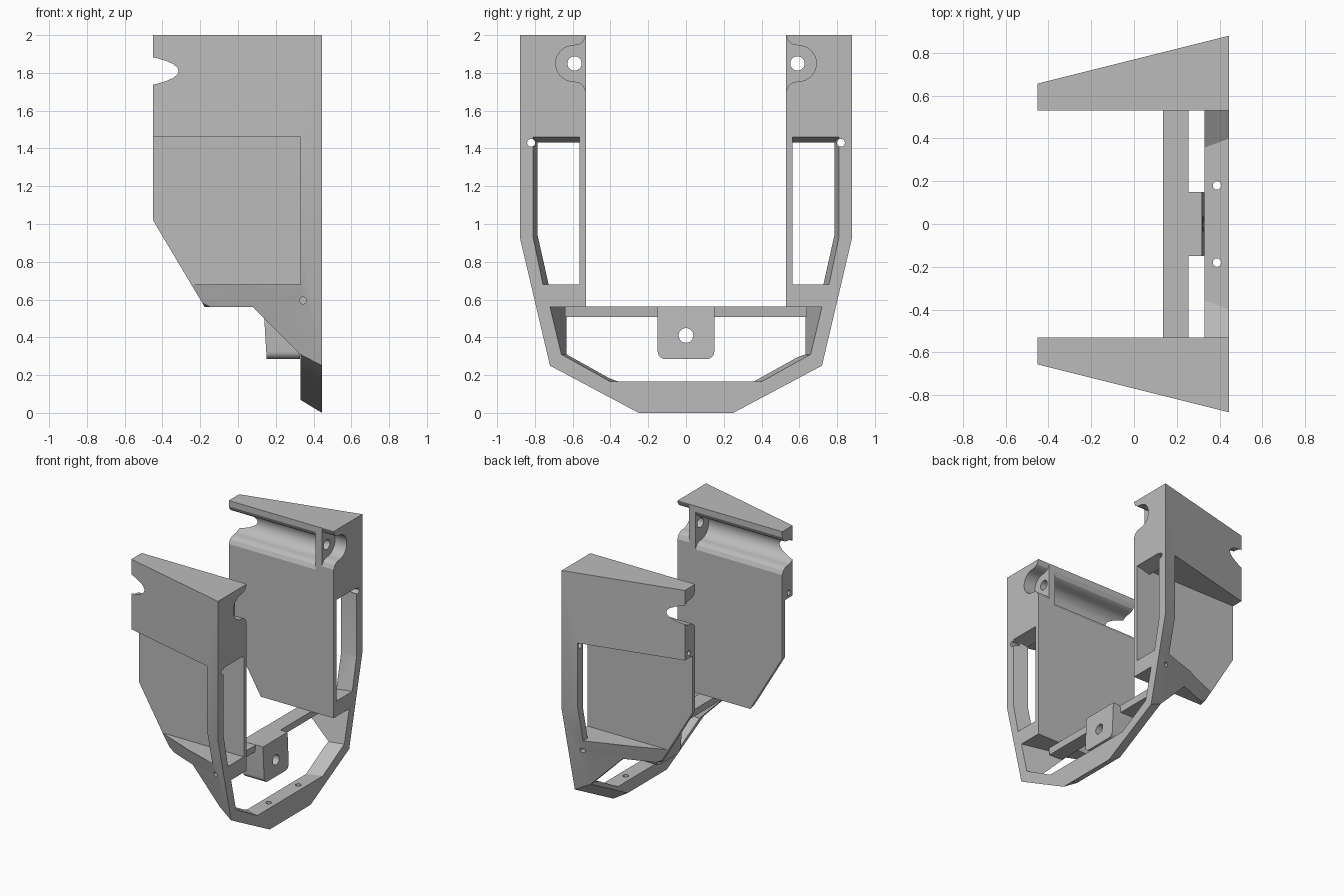
import bpy, bmesh, math
from mathutils import Vector

cube = bpy.data.objects.get("Cube")
if cube:
    bpy.data.objects.remove(cube)

grey = bpy.data.materials.new("light grey plastic")
grey.use_nodes = True
colour = (0.5, 0.5, 0.5, 1)
grey.diffuse_color = colour
grey.node_tree.nodes["Principled BSDF"].inputs["Base Color"].default_value = colour


def loft(name, a, b):
    """Solid between two matching 3D outlines."""
    bm = bmesh.new()
    va = [bm.verts.new(p) for p in a]
    vb = [bm.verts.new(p) for p in b]
    bm.faces.new(va)
    bm.faces.new(vb)
    n = len(va)
    for i in range(n):
        j = (i + 1) % n
        bm.faces.new((va[i], va[j], vb[j], vb[i]))
    bmesh.ops.recalc_face_normals(bm, faces=bm.faces)
    mesh = bpy.data.meshes.new(name)
    bm.to_mesh(mesh)
    bm.free()
    mesh.materials.append(grey)
    ob = bpy.data.objects.new(name, mesh)
    bpy.context.collection.objects.link(ob)
    return ob


def along_x(name, a, xa, b, xb, s=1):
    return loft(name, [(xa, s * y, z) for y, z in a], [(xb, s * y, z) for y, z in b])


def along_y(name, pts, y0, y1):
    return loft(name, [(x, y0, z) for x, z in pts], [(x, y1, z) for x, z in pts])


def rect(u0, u1, v0, v1):
    return [(u0, v0), (u1, v0), (u1, v1), (u0, v1)]


def rod(name, start, end, r):
    p, q = Vector(start), Vector(end)
    rot = (q - p).to_track_quat('Z', 'Y')
    ring = [rot @ Vector((r * math.cos(t), r * math.sin(t), 0))
            for t in (math.tau * i / 24 for i in range(24))]
    return loft(name, [p + v for v in ring], [q + v for v in ring])


def carve(ob, cutter, op='DIFFERENCE'):
    mod = ob.modifiers.new("carve", 'BOOLEAN')
    mod.operation, mod.solver, mod.object = op, 'EXACT', cutter
    bpy.context.view_layer.update()
    mesh = bpy.data.meshes.new_from_object(
        ob.evaluated_get(bpy.context.evaluated_depsgraph_get()))
    ob.modifiers.clear()
    ob.data = mesh
    bpy.data.objects.remove(cutter)


def both(half):
    return half + [(-y, z) for y, z in reversed(half)]


def groove(cy, cz):
    """Round channel with flared lips, open towards the middle."""
    lip = [(-0.1, 0.145), (-0.065, 0.145), (-0.05, 0.115), (-0.028, 0.1)]
    arc = [(0.095 * math.cos(t), 0.095 * math.sin(t))
           for t in (math.pi * (0.5 - i / 16) for i in range(17))]
    pts = lip + arc + [(y, -z) for y, z in reversed(lip)]
    return [(cy + y, cz + z) for y, z in pts]


# Tapered outer shell, trimmed to the side profile
front = both([(0.88, 2), (0.88, 0.93), (0.72, 0.25), (0.25, 0)])
back = both([(0.656, 2), (0.656, 1.24), (0.496, 0.72), (0.16, 0.54)])
frame = along_x("frame", front, 0.445, back, -0.45)
side = [(-0.5, 2.1), (0.5, 2.1), (0.5, -0.1), (0.33, -0.1), (0.33, 0.31),
        (0.08, 0.56), (-0.176, 0.56), (-0.45, 1.02), (-0.5, 1.104)]
carve(frame, along_y("side_trim", side, -1, 1), 'INTERSECT')

# Space between the pods and the opening of the lower ring
carve(frame, along_x("gap", rect(-0.53, 0.53, 0.5, 2.2), 0.6, rect(-0.53, 0.53, 0.5, 2.2), -0.6))
ring_front = both([(0.72, 0.56), (0.66, 0.31), (0.40, 0.165)])
ring_back = both([(0.496, 0.56), (0.436, 0.31), (0.05, 0.165)])
carve(frame, along_x("ring_opening", ring_front, 0.446, ring_back, -0.5))

for s in (1, -1):
    # Outer recess leaving a thin inner panel, and the front window
    pocket = rect(0.565, 1.0, 0.68, 1.46)
    carve(frame, along_x("recess", pocket, 0.33, pocket, -0.6, s))
    win_front = [(0.565, 0.68), (0.565, 1.46), (0.81, 1.46), (0.81, 0.93), (0.758, 0.68)]
    win_back = [(0.565, 0.68), (0.565, 1.43), (0.785, 1.43), (0.785, 0.94), (0.727, 0.68)]
    carve(frame, along_x("window", win_front, 0.447, win_back, 0.328, s))
    # Channel, front pocket and the bulkhead hole between them
    channel, mouth = groove(0.595, 1.81), groove(0.595, 1.85)
    carve(frame, along_x("channel", channel, 0.29, channel, -0.6, s))
    carve(frame, along_x("mouth", mouth, 0.6, mouth, 0.345, s))
    carve(frame, rod("bulkhead_hole", (0.2, s * 0.59, 1.85), (0.5, s * 0.59, 1.85), 0.038))
    # Screw holes
    carve(frame, rod("flange_hole", (0.3, s * 0.82, 1.43), (0.5, s * 0.82, 1.43), 0.021))
    carve(frame, rod("side_hole", (0.345, s * 0.62, 0.595), (0.345, s, 0.595), 0.018))
    carve(frame, rod("ring_hole", (0.388, s * 0.18, -0.1), (0.388, s * 0.18, 0.3), 0.02))
    carve(frame, rod("rear_hole", (-0.6, s * 0.61, 1.5), (-0.38, s * 0.61, 1.5), 0.018))

# Cross bar between the side walls
bar = along_y("cross_bar", [(0.135, 0.562), (0.255, 0.562), (0.25, 0.508), (0.137, 0.508)],
              -0.64, 0.64)

# Mounting tab with rounded lower corners and a hole
corner = [(0.11 + 0.04 * math.cos(t), 0.325 + 0.04 * math.sin(t))
          for t in (-math.pi / 2 * i / 6 for i in range(7))]
outline = both([(0.15, 0.564)] + corner)
tab = loft("mounting_tab",
           [(0.135 + 0.06 * (0.564 - z), y, z) for y, z in outline],
           [(0.318 + 0.04 * (0.564 - z), y, z) for y, z in outline])
carve(tab, rod("tab_hole", (0, 0, 0.41), (0.5, 0, 0.41), 0.039))

# Keep flat faces crisp and the round channels smooth
bpy.ops.object.select_all(action='DESELECT')
for ob in (frame, bar, tab):
    ob.select_set(True)
bpy.context.view_layer.objects.active = frame
bpy.ops.object.shade_smooth_by_angle(angle=math.radians(25))
